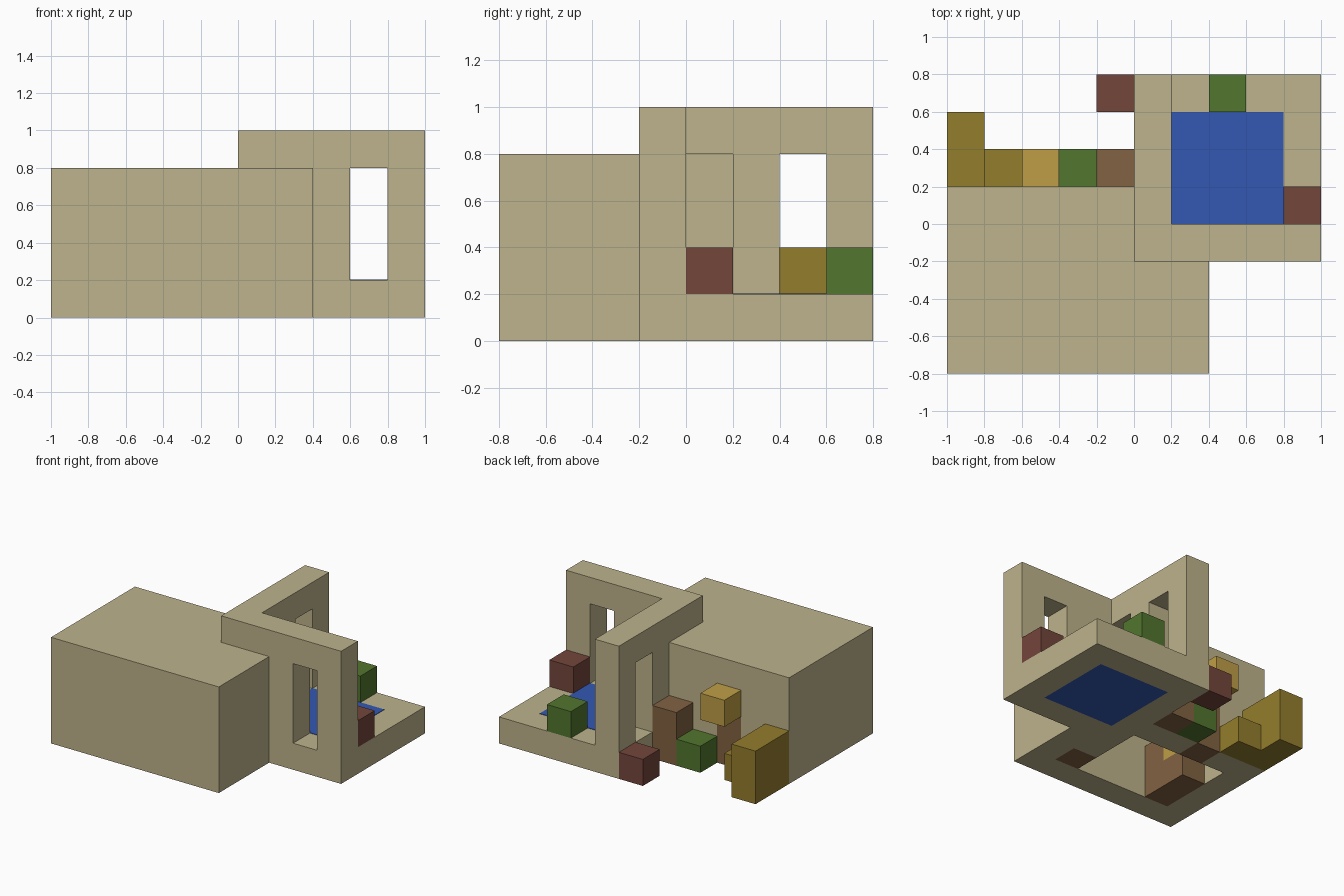
import bpy
import bmesh
from mathutils import Vector

cube = bpy.data.objects.get("Cube")
if cube:
    bpy.data.objects.remove(cube, do_unlink=True)


def linear(c):
    c /= 255
    return c / 12.92 if c <= 0.04045 else ((c + 0.055) / 1.055) ** 2.4


def material(name, *rgb):
    col = [linear(c) for c in rgb] + [1]
    m = bpy.data.materials.new(name)
    m.use_nodes = True
    m.diffuse_color = col
    m.node_tree.nodes["Principled BSDF"].inputs["Base Color"].default_value = col
    return m


sandstone = material("sandstone", 190, 179, 140)
water = material("water_blue", 51, 87, 178)
red_brown = material("red_brown", 116, 70, 59)
leaf = material("leaf_green", 82, 118, 46)
lamp = material("amber", 191, 158, 70)
wood = material("wood_brown", 130, 98, 66)
straw = material("straw_yellow", 148, 125, 45)


def prism(name, outline, z0, z1, mat):
    """Extrude a counter-clockwise outline from z0 to z1."""
    bm = bmesh.new()
    face = bm.faces.new([bm.verts.new((x, y, z0)) for x, y in outline])
    top = bmesh.ops.extrude_face_region(bm, geom=[face])["geom"]
    verts = [v for v in top if isinstance(v, bmesh.types.BMVert)]
    bmesh.ops.translate(bm, verts=verts, vec=Vector((0, 0, z1 - z0)))
    bmesh.ops.recalc_face_normals(bm, faces=bm.faces)
    me = bpy.data.meshes.new(name)
    bm.to_mesh(me)
    bm.free()
    me.materials.append(mat)
    ob = bpy.data.objects.new(name, me)
    bpy.context.collection.objects.link(ob)
    return ob


def box(name, x, y, z, mat):
    outline = [(x[0], y[0]), (x[1], y[0]), (x[1], y[1]), (x[0], y[1])]
    return prism(name, outline, z[0], z[1], mat)


def block(name, x, y, z0, z1, mat):
    """Block one grid step wide, given its lower corner."""
    return box(name, (x, x + 0.2), (y, y + 0.2), (z0, z1), mat)


def cut(ob, x, y, z):
    """Subtract a box and keep the plain result."""
    cutter = box("cutter", x, y, z, sandstone)
    cutter.hide_render = True
    mod = ob.modifiers.new("opening", 'BOOLEAN')
    mod.operation = 'DIFFERENCE'
    mod.solver = 'EXACT'
    mod.object = cutter
    bpy.context.view_layer.update()
    dg = bpy.context.evaluated_depsgraph_get()
    me = bpy.data.meshes.new_from_object(ob.evaluated_get(dg))
    ob.modifiers.clear()
    ob.data = me
    bpy.data.objects.remove(cutter, do_unlink=True)


# House: L-shaped shell, hollow and open underneath
house = prism("house_shell", [(-1, -0.8), (0.4, -0.8), (0.4, -0.2), (0, -0.2),
                              (0, 0.2), (-1, 0.2)], 0, 0.8, sandstone)
cut(house, (-0.8, 0), (-0.6, 0), (-0.1, 0.6))
cut(house, (-0.6, -0.4), (-0.1, 0.3), (-0.1, 0.4))
cut(house, (-0.1, 0.2), (-0.6, -0.4), (-0.1, 0.2))
# Close the room where it meets the courtyard corner
front_wall = box("courtyard_front_wall", (0, 1), (-0.2, 0), (0, 1), sandstone)
cut(front_wall, (0.6, 0.8), (-0.3, 0.1), (0.2, 0.8))

# Courtyard side wall with two openings
side_wall = box("courtyard_side_wall", (0, 0.2), (0, 0.8), (0, 1), sandstone)
cut(side_wall, (-0.1, 0.3), (0.4, 0.6), (0.2, 0.8))
cut(side_wall, (-0.1, 0.3), (-0.1, 0.2), (0.2, 0.8))

# Courtyard floor and pool
floor = box("courtyard_floor", (0.2, 1), (0, 0.8), (0, 0.2), sandstone)
cut(floor, (0.1, 0.8), (-0.1, 0.6), (-0.1, 0.3))
box("pool_water", (0.2, 0.8), (0, 0.6), (0, 0.203), water)
block("courtyard_shrub", 0.4, 0.6, 0.2, 0.4, leaf)
block("courtyard_pot", 0.8, 0, 0.2, 0.4, red_brown)

# Furniture inside the house
block("bed_headboard", -0.8, -0.6, 0, 0.4, wood)
block("bed_base", -0.8, -0.4, 0, 0.2, wood)
block("bed_pillow", -0.8, -0.4, 0.2, 0.4, lamp)
block("stool", 0, -0.6, 0, 0.2, wood)

# Back of the house
block("back_door", -0.6, 0, 0, 0.4, wood)
block("door_lamp", -0.6, 0.2, 0.4, 0.6, lamp)
block("wood_post", -0.2, 0.2, 0, 0.4, wood)
block("back_shrub", -0.4, 0.2, 0, 0.2, leaf)
block("back_pot", -0.2, 0.6, 0, 0.2, red_brown)
box("tall_straw_stack", (-1, -0.8), (0.2, 0.6), (0, 0.4), straw)
block("low_straw_bale", -0.8, 0.2, 0, 0.2, straw)
